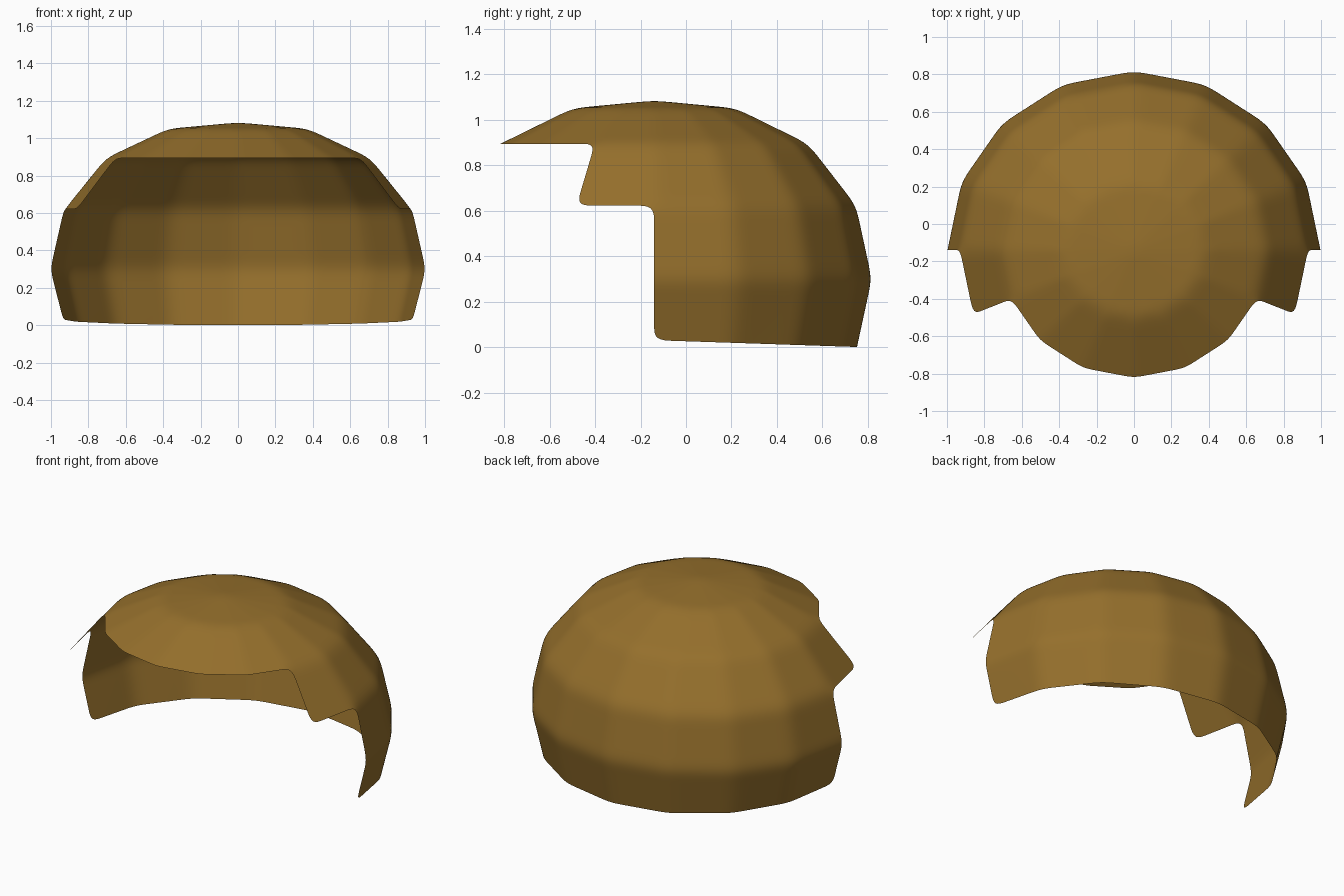
import bpy, bmesh
from math import sin, cos, pi

if "Cube" in bpy.data.objects:
    bpy.data.objects.remove(bpy.data.objects["Cube"])

SEG = 16
CY = -0.14                      # y of the dome axis
RINGS = [(0.935, 0.03), (1.003, 0.30), (0.93, 0.622), (0.71, 0.893), (0.375, 1.05)]


def ring_point(radius, z, i, bottom):
    a = 2 * pi * i / SEG
    if bottom:                  # hem dips towards the back
        z -= 0.03 * max(0, sin(a))
    return (radius * cos(a), CY + 0.96 * radius * sin(a), z)


def keep(ring, i):
    """Face opening: which cells of the dome remain."""
    back = i < SEG // 2
    temple = i in (SEG // 2, SEG - 1)
    return back or ring >= 3 or (ring == 2 and temple)


# Dome shell: rings of quads closed by a triangle fan
bm = bmesh.new()
grid = [[bm.verts.new(ring_point(r, z, i, k == 0)) for i in range(SEG)]
        for k, (r, z) in enumerate(RINGS)]
apex = bm.verts.new((0, CY, 1.084))
for k in range(len(RINGS)):
    for i in range(SEG):
        j = (i + 1) % SEG
        if not keep(k, i):
            continue
        if k == len(RINGS) - 1:
            bm.faces.new((grid[k][i], grid[k][j], apex))
        else:
            bm.faces.new((grid[k][i], grid[k][j], grid[k + 1][j], grid[k + 1][i]))
bmesh.ops.delete(bm, geom=[v for v in bm.verts if not v.link_faces], context='VERTS')
for f in bm.faces:
    f.smooth = True
mesh = bpy.data.meshes.new("hair_cap")
bm.to_mesh(mesh)
bm.free()
cap = bpy.data.objects.new("hair_cap", mesh)
bpy.context.collection.objects.link(cap)

# Slightly softened facets: plain split, then a small rounding
split = cap.modifiers.new("split", 'SUBSURF')
split.subdivision_type = 'SIMPLE'
split.levels = split.render_levels = 2
soft = cap.modifiers.new("soften", 'SUBSURF')
soft.levels = soft.render_levels = 2

# Brown colour
mat = bpy.data.materials.new("brown")
mat.diffuse_color = (0.30, 0.16, 0.025, 1)
mat.use_nodes = True
mat.node_tree.nodes["Principled BSDF"].inputs["Base Color"].default_value = mat.diffuse_color
mesh.materials.append(mat)
